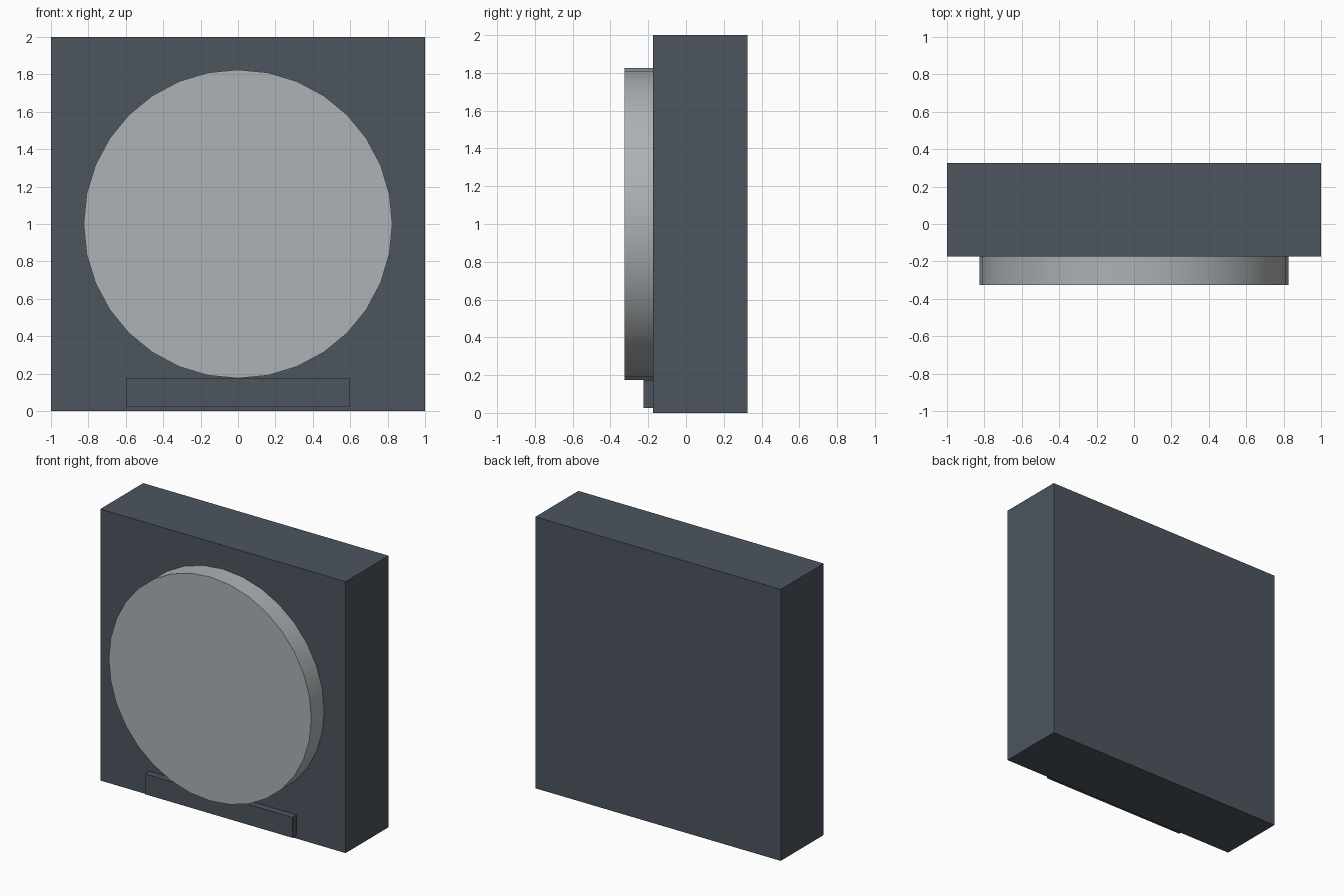
import bpy
import math

if "Cube" in bpy.data.objects:
    bpy.data.objects.remove(bpy.data.objects["Cube"])


def material(name, rgb):
    mat = bpy.data.materials.new(name)
    mat.diffuse_color = (*rgb, 1.0)
    mat.use_nodes = True
    mat.node_tree.nodes["Principled BSDF"].inputs["Base Color"].default_value = mat.diffuse_color
    return mat


slate = material("slate grey", (0.072, 0.090, 0.112))
silver = material("light grey", (0.42, 0.445, 0.46))


def box(name, x, y, z, mat):
    """Box spanning the given (min, max) ranges."""
    spans = (x, y, z)
    bpy.ops.mesh.primitive_cube_add(size=1, location=[(a + b) / 2 for a, b in spans])
    obj = bpy.context.object
    obj.name = name
    obj.scale = [b - a for a, b in spans]
    bpy.ops.object.transform_apply(location=False, rotation=False, scale=True)
    obj.data.materials.append(mat)
    return obj


# Square housing
box("housing", (-1, 1), (-0.175, 0.325), (0, 2), slate)

# Raised strip below the disc
box("lower_strip", (-0.6, 0.6), (-0.225, -0.175), (0.025, 0.175), slate)

# Round front disc with smooth rim and flat face
bpy.ops.mesh.primitive_cylinder_add(vertices=32, radius=0.825, depth=0.15,
                                    location=(0, -0.25, 1),
                                    rotation=(math.pi / 2, 0, 0))
disc = bpy.context.object
disc.name = "front_disc"
disc.data.materials.append(silver)
bpy.ops.object.shade_smooth_by_angle(angle=math.radians(30))
